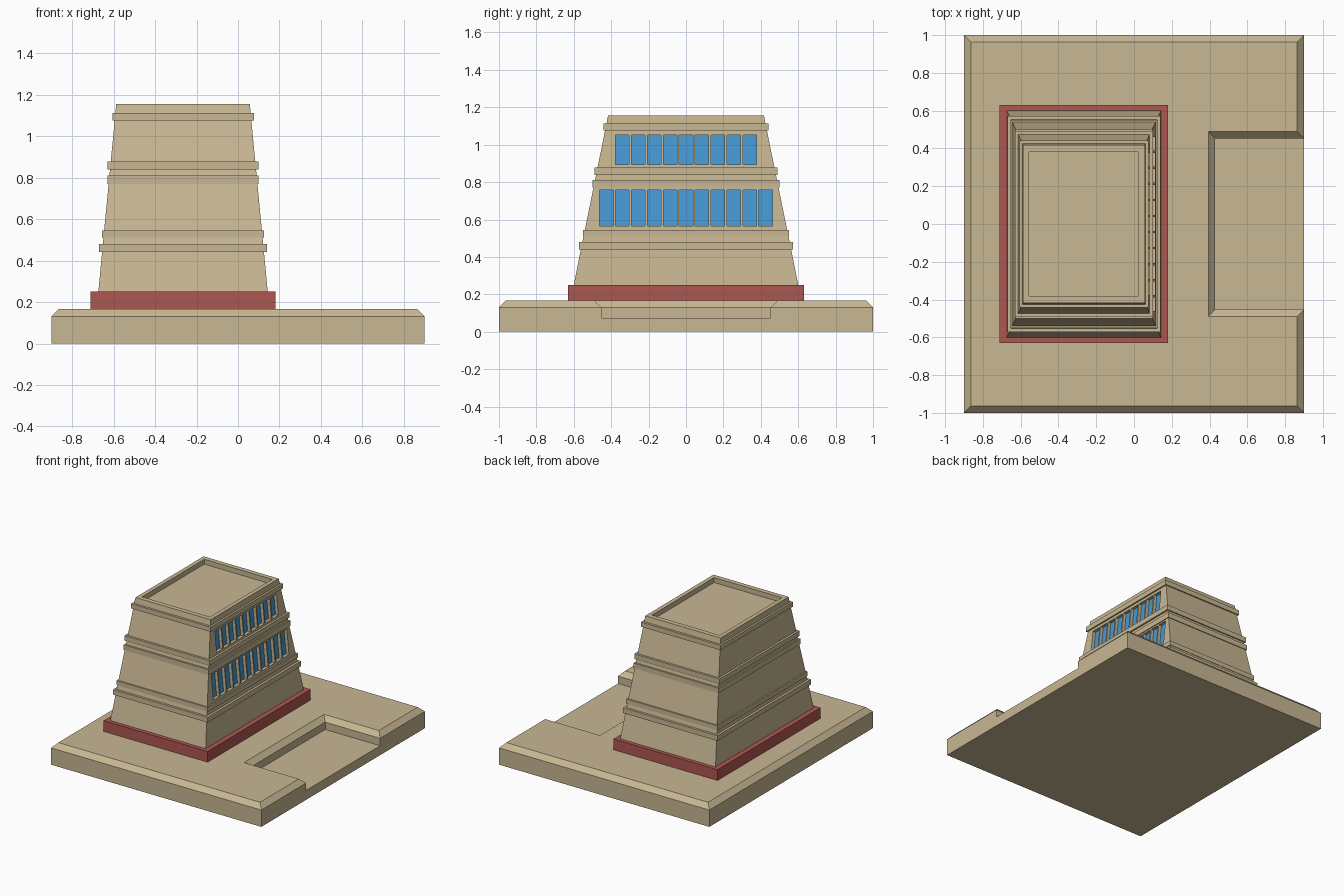
import bpy, bmesh

if "Cube" in bpy.data.objects:
    bpy.data.objects.remove(bpy.data.objects["Cube"])

CX = -0.265            # tower centre in x


def material(name, rgb):
    m = bpy.data.materials.new(name)
    m.diffuse_color = (*rgb, 1)
    m.use_nodes = True
    m.node_tree.nodes["Principled BSDF"].inputs["Base Color"].default_value = m.diffuse_color
    return m


SAND = material("sandstone", (0.58, 0.475, 0.29))
RED = material("brick_red", (0.42, 0.095, 0.085))
BLUE = material("window_blue", (0.06, 0.32, 0.65))


def rect(x0, x1, y0, y1):
    return [(x0, y0), (x1, y0), (x1, y1), (x0, y1)]


def add_loft(bm, rings):
    """Skin a list of (z, outline) rings and cap both ends."""
    loops = [[bm.verts.new((x, y, z)) for x, y in pts] for z, pts in rings]
    n = len(loops[0])
    for a, b in zip(loops, loops[1:]):
        for i in range(n):
            j = (i + 1) % n
            bm.faces.new((a[i], a[j], b[j], b[i]))
    bm.faces.new(loops[0][::-1])
    bm.faces.new(loops[-1])


def make(name, lofts, mat):
    bm = bmesh.new()
    for rings in lofts:
        add_loft(bm, rings)
    bmesh.ops.recalc_face_normals(bm, faces=bm.faces)
    me = bpy.data.meshes.new(name)
    bm.to_mesh(me)
    bm.free()
    me.materials.append(mat)
    ob = bpy.data.objects.new(name, me)
    bpy.context.collection.objects.link(ob)
    return ob


# Ground slab with a forecourt notch on the right and a chamfered top edge
def slab_outline(d):
    xo, yo, xi, yi = 0.9 - d, 1 - d, 0.43 - d, 0.453 + d
    return [(-xo, -yo), (xo, -yo), (xo, -yi), (xi, -yi),
            (xi, yi), (xo, yi), (xo, yo), (-xo, yo)]


make("ground_slab", [[(0, slab_outline(0)), (0.13, slab_outline(0)),
                      (0.167, slab_outline(0.036))]], SAND)
make("forecourt_floor", [[(z, rect(0.43, 0.9, -0.453, 0.453)) for z in (0, 0.073)]], SAND)

# Red plinth
make("plinth", [[(z, rect(CX - 0.446, CX + 0.446, -0.63, 0.63)) for z in (0.16, 0.25)]], RED)


# Tapered tower with square-edged bands and a sunken roof
def half_x(z):
    return 0.4085 - 0.096 * (z - 0.25)


def half_y(z):
    return 0.601 - 0.204 * (z - 0.25)


def ring(z, hx, hy):
    return (z, rect(CX - hx, CX + hx, -hy, hy))


rings = [ring(0.245, half_x(0.25), half_y(0.25))]
for z0, z1, hx, hy in [(0.44, 0.48, 0.405, 0.572), (0.51, 0.545, 0.391, 0.551),
                       (0.77, 0.81, 0.365, 0.501), (0.838, 0.877, 0.365, 0.490),
                       (1.075, 1.112, 0.341, 0.442)]:
    rings += [ring(z0, half_x(z0), half_y(z0)), ring(z0, hx, hy),
              ring(z1, hx, hy), ring(z1, half_x(z1), half_y(z1))]
rings += [ring(1.155, 0.322, 0.417), ring(1.155, 0.29, 0.38), ring(1.117, 0.29, 0.38)]
tower = make("tower", [rings], SAND)


# Two rows of windows recessed into the sloping right wall
def window_boxes(inner, outer):
    boxes = []
    for count, z0, z1 in ((11, 0.565, 0.758), (9, 0.893, 1.053)):
        for i in range(count):
            y = (i - (count - 1) / 2) * 0.085
            boxes.append([(z, rect(CX + half_x(z) + inner, CX + half_x(z) + outer,
                                   y - 0.0365, y + 0.0365)) for z in (z0, z1)])
    return boxes


cutter = make("window_cutter", window_boxes(-0.03, 0.05), SAND)
cutter.hide_render = True
mod = tower.modifiers.new("windows", 'BOOLEAN')
mod.operation = 'DIFFERENCE'
mod.solver = 'EXACT'
mod.object = cutter
bpy.context.view_layer.objects.active = tower
bpy.ops.object.modifier_apply(modifier=mod.name)
bpy.data.objects.remove(cutter)

make("window_glass", window_boxes(-0.031, -0.024), BLUE)
